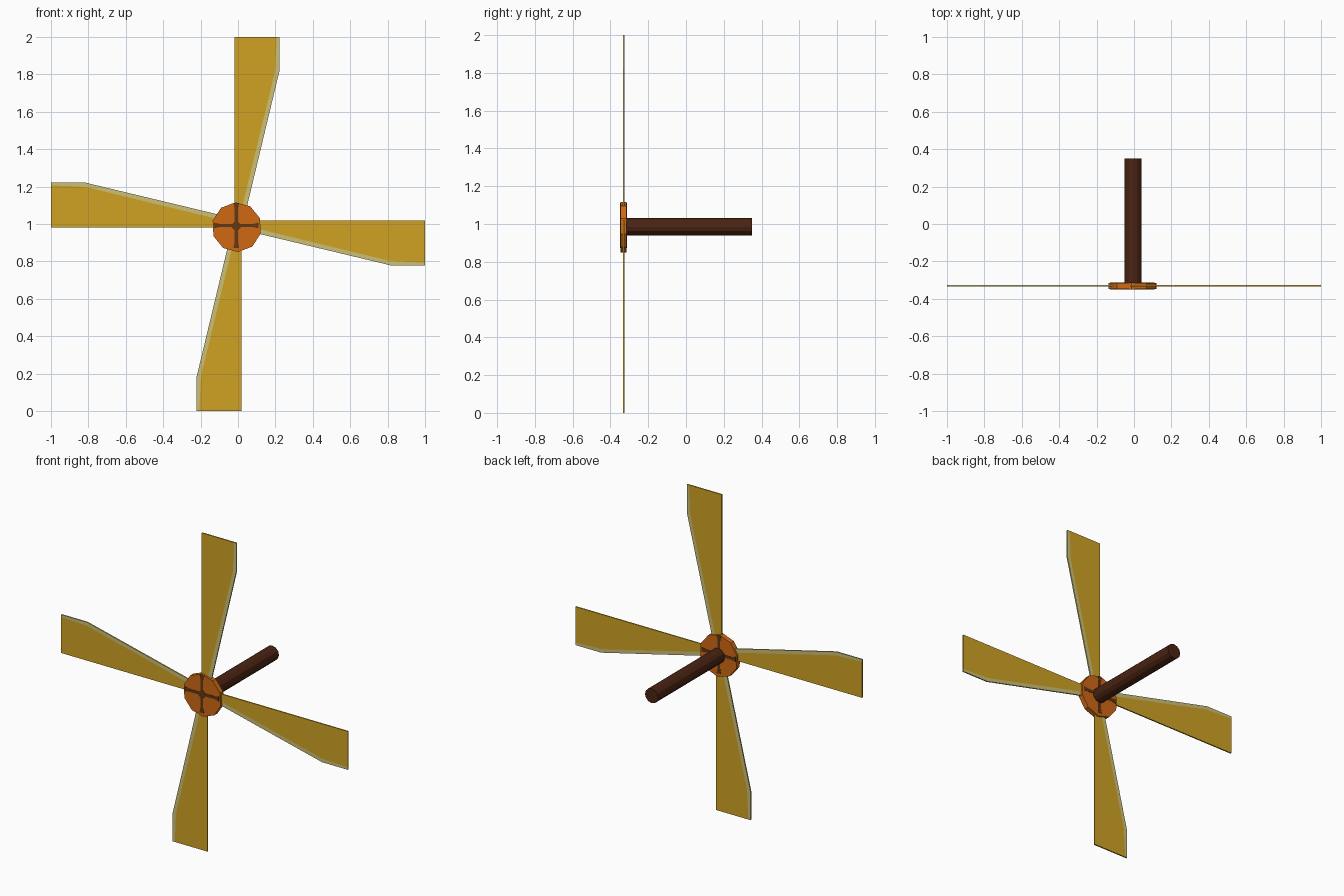
import bpy, bmesh, math
from mathutils import Matrix, Vector

if "Cube" in bpy.data.objects:
    bpy.data.objects.remove(bpy.data.objects["Cube"])


def material(name, rgb):
    m = bpy.data.materials.new(name)
    lin = [((c / 255 + 0.055) / 1.055) ** 2.4 for c in rgb]
    m.diffuse_color = (*lin, 1)
    m.use_nodes = True
    m.node_tree.nodes["Principled BSDF"].inputs["Base Color"].default_value = m.diffuse_color
    return m


YELLOW = material("golden_yellow", (208, 162, 36))
PALE = material("pale_khaki", (205, 192, 118))
ORANGE = material("burnt_orange", (208, 105, 20))
BROWN = material("slot_brown", (98, 56, 18))
DARK = material("dark_brown", (74, 36, 18))


def prism(name, outline, y0, y1, mat, centre=(0, 1), turn=0):
    """Extrude an (x, z) outline from y0 to y1, turned about the y axis."""
    bm = bmesh.new()
    face = bm.faces.new([bm.verts.new((x, y0, z)) for x, z in outline])
    ext = bmesh.ops.extrude_face_region(bm, geom=[face])["geom"]
    verts = [v for v in ext if isinstance(v, bmesh.types.BMVert)]
    bmesh.ops.translate(bm, verts=verts, vec=(0, y1 - y0, 0))
    bm.transform(Matrix.Translation((centre[0], 0, centre[1])) @ Matrix.Rotation(turn, 4, 'Y'))
    bmesh.ops.recalc_face_normals(bm, faces=bm.faces)
    me = bpy.data.meshes.new(name)
    bm.to_mesh(me)
    bm.free()
    me.materials.append(mat)
    ob = bpy.data.objects.new(name, me)
    bpy.context.collection.objects.link(ob)
    return ob


def ngon(n, r, start=0):
    return [(r * math.sin(start + i * math.tau / n), r * math.cos(start + i * math.tau / n))
            for i in range(n)]


# Four sails, each a golden panel with a pale trailing edge
panel = [(-0.02, 0.06), (0.015, 0.06), (0.198, 0.815), (0.207, 1.0), (-0.02, 1.0)]
edge = [(0.015, 0.06), (0.04, 0.06), (0.222, 0.82), (0.222, 1.0), (0.207, 1.0), (0.198, 0.815)]
for i in range(4):
    turn = i * math.pi / 2
    prism(f"sail_panel_{i + 1}", panel, -0.334, -0.326, YELLOW, turn=turn)
    prism(f"sail_edge_{i + 1}", edge, -0.334, -0.326, PALE, turn=turn)

# Hub disc with the dark cross showing through front, back and rim
HUB = (-0.007, 0.983)
prism("hub", ngon(10, 0.133, -0.05), -0.347, -0.315, ORANGE, HUB)
arm = [(-0.009, 0), (0.009, 0), (0.009, 0.09), (0.015, 0.119), (-0.015, 0.119), (-0.009, 0.09)]
for i in range(4):
    prism(f"hub_slot_{i + 1}", arm, -0.349, -0.313, BROWN, (-0.009, 0.992), i * math.pi / 2)
prism("hub_centre", ngon(4, 0.032), -0.3495, -0.32, BROWN, (-0.009, 0.99))

# Axle running back from the hub
prism("axle", ngon(12, 0.046), -0.32, 0.35, DARK, (-0.005, 0.985))
